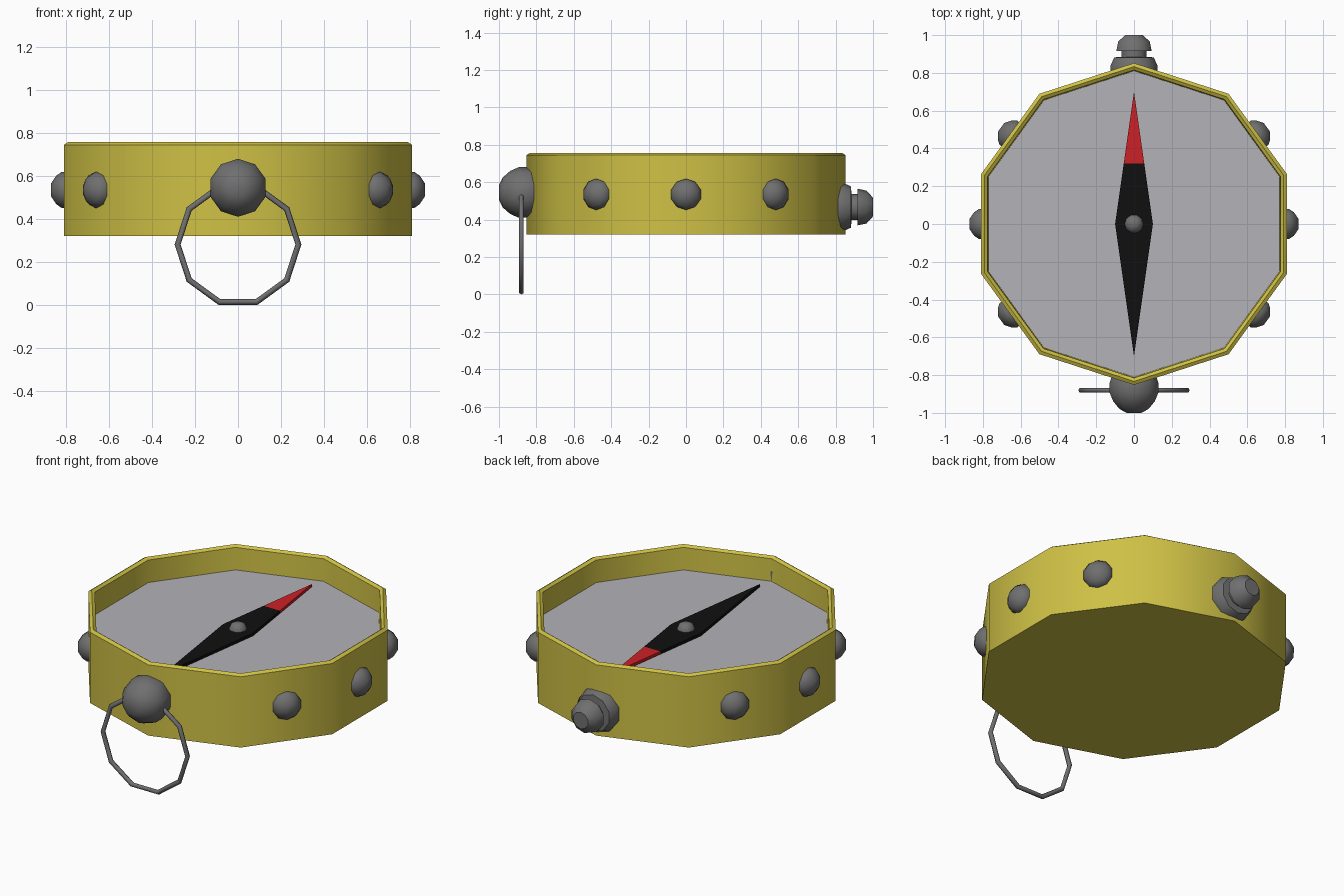
import bpy, bmesh, math
from mathutils import Vector, Matrix

if "Cube" in bpy.data.objects:
    bpy.data.objects.remove(bpy.data.objects["Cube"])


def material(name, rgb):
    m = bpy.data.materials.new(name)
    m.diffuse_color = (*rgb, 1)
    m.use_nodes = True
    m.node_tree.nodes["Principled BSDF"].inputs["Base Color"].default_value = m.diffuse_color
    return m


brass = material("brass", (0.62, 0.53, 0.06))
silver = material("silver", (0.45, 0.45, 0.48))
black = material("black", (0.005, 0.005, 0.005))
red = material("red", (0.6, 0.015, 0.02))
steel = material("steel", (0.16, 0.16, 0.16))


def finish(name, bm, mat, matrix=Matrix(), smooth=True):
    bmesh.ops.recalc_face_normals(bm, faces=bm.faces)
    me = bpy.data.meshes.new(name)
    bm.to_mesh(me)
    bm.free()
    me.materials.append(mat)
    ob = bpy.data.objects.new(name, me)
    bpy.context.collection.objects.link(ob)
    ob.matrix_world = matrix
    if smooth:
        bpy.context.view_layer.objects.active = ob
        ob.select_set(True)
        bpy.ops.object.shade_smooth_by_angle(angle=math.radians(42))
        ob.select_set(False)
    return ob


def lathe(name, profile, mat, loc=(0, 0, 0), axis=None, sides=10, start=0, cap_end=True):
    """Turn (radius, height) points round an axis, with flat end caps."""
    bm = bmesh.new()
    rings = []
    for r, h in profile:
        angles = [math.radians(start) + math.tau * i / sides for i in range(sides)]
        rings.append([bm.verts.new((r * math.cos(a), r * math.sin(a), h)) for a in angles])
    for a, b in zip(rings, rings[1:]):
        for i in range(sides):
            j = (i + 1) % sides
            bm.faces.new((a[i], a[j], b[j], b[i]))
    bm.faces.new(rings[0][::-1])
    if cap_end:
        bm.faces.new(rings[-1])
    m = Matrix.Translation(loc)
    if axis:
        m = m @ Vector(axis).to_track_quat('Z', 'X').to_matrix().to_4x4()
    return finish(name, bm, mat, m)


def plate(name, outline, z0, z1, mat):
    bm = bmesh.new()
    face = bm.faces.new([bm.verts.new((x, y, z0)) for x, y in outline])
    ext = bmesh.ops.extrude_face_region(bm, geom=[face], use_keep_orig=True)
    for v in ext["geom"]:
        if isinstance(v, bmesh.types.BMVert):
            v.co.z = z1
    return finish(name, bm, mat, smooth=False)


# Ten-sided open case with a rounded rim
lathe("case", [(0.852, 0.32), (0.852, 0.745), (0.833, 0.757), (0.815, 0.745), (0.81, 0.60)],
      brass, start=18, cap_end=False)

# Dial
lathe("dial", [(0.811, 0.59), (0.811, 0.612)], silver, start=18)

# Needle, dark body and red tip, on a pivot
w = 0.1 * (1 - 0.32 / 0.7)
plate("needle", [(0, -0.7), (0.1, 0), (w, 0.32), (-w, 0.32), (-0.1, 0)], 0.62, 0.637, black)
plate("needle_tip", [(w, 0.32), (0, 0.7), (-w, 0.32)], 0.62, 0.637, red)
lathe("needle_pivot", [(0.05, 0.61), (0.05, 0.64), (0.038, 0.665), (0.015, 0.675)], steel)

# Domed rivets on the side faces
for deg in (-36, 0, 36, 144, 180, 216):
    d = Vector((math.cos(math.radians(deg)), math.sin(math.radians(deg)), 0))
    lathe("rivet", [(0.083, -0.015), (0.083, 0.012), (0.066, 0.036), (0.03, 0.06)],
          steel, d * 0.81 + Vector((0, 0, 0.535)), d)

# Front boss holding the ring
lathe("ring_boss", [(0.125, 0), (0.135, 0.03), (0.135, 0.085), (0.115, 0.13), (0.08, 0.17), (0.04, 0.19)],
      steel, (0, -0.81, 0.545), (0, -1, 0))

# Hanging ring
bpy.ops.mesh.primitive_torus_add(major_segments=10, minor_segments=6, major_radius=0.281,
                                 minor_radius=0.014, location=(0, -0.88, 0.281),
                                 rotation=(math.pi / 2, 0, 0))
ring = bpy.context.object
ring.name = "ring"
ring.data.materials.append(steel)
bpy.ops.object.shade_smooth_by_angle(angle=math.radians(62))
ring.select_set(False)

# Rear winding knob: flange, neck and cap in one turned profile
lathe("rear_knob", [(0.13, 0), (0.13, 0.03), (0.11, 0.072), (0.07, 0.075), (0.07, 0.107),
                    (0.098, 0.107), (0.088, 0.155), (0.05, 0.19)],
      steel, (0, 0.81, 0.467), (0, 1, 0))
